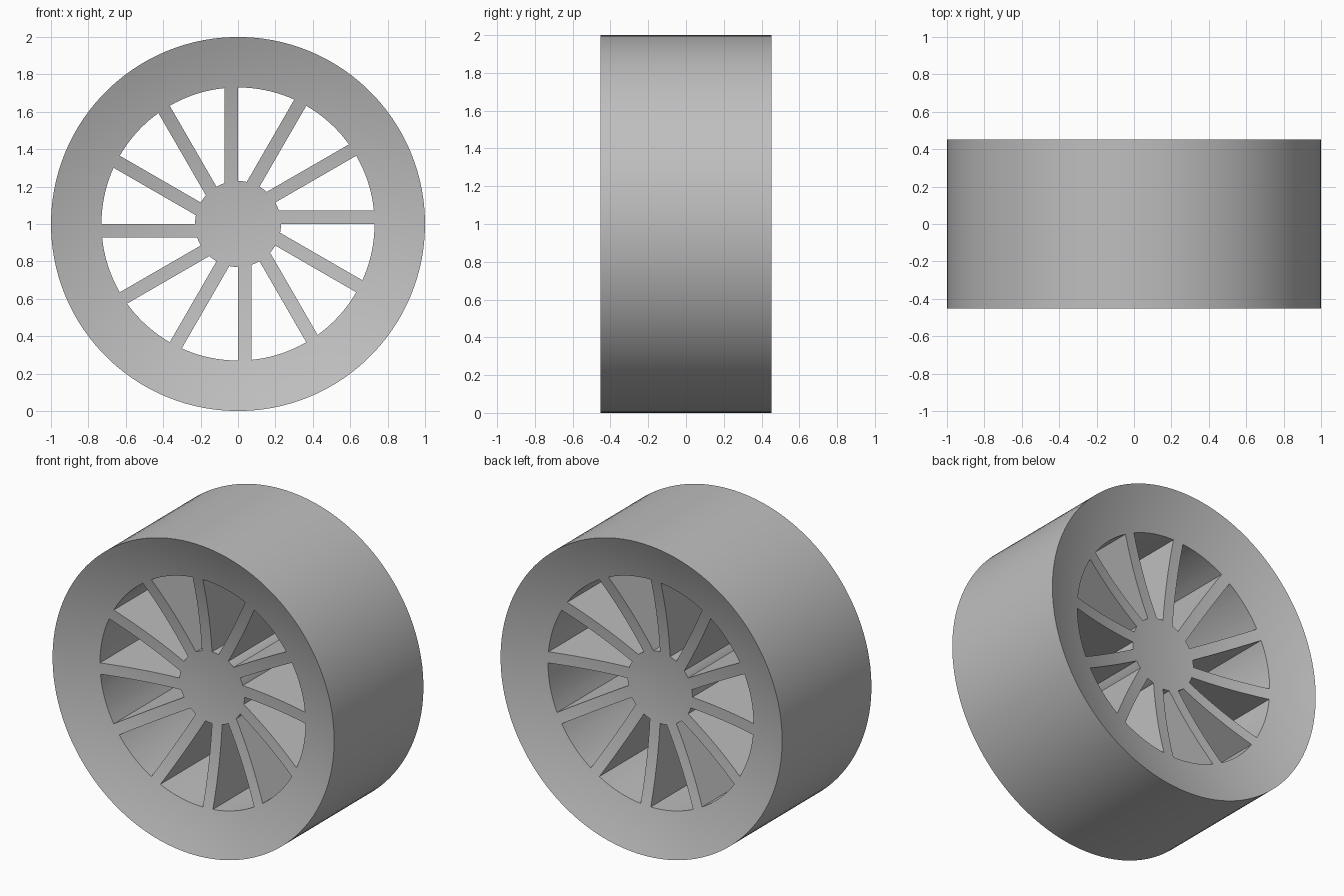
import bpy, bmesh
from math import sin, cos, asin, radians, sqrt, pi
from mathutils import Matrix, Vector

if "Cube" in bpy.data.objects:
    bpy.data.objects.remove(bpy.data.objects["Cube"], do_unlink=True)

SPOKES = 12
SEGMENTS = 120
HALF_WIDTH = 0.453
DISH_DEPTH = 0.2
HUB_RADIUS = 0.23
OPENING_RADIUS = 0.73
SPOKE_THICKNESS = 0.072
AXLE = Matrix.Translation((0, 0, 1))

grey = bpy.data.materials.new("plain grey")
grey.use_nodes = True
colour = (0.52, 0.52, 0.52, 1)
grey.diffuse_color = colour
grey.node_tree.nodes["Principled BSDF"].inputs["Base Color"].default_value = colour


def make_object(name, bm):
    bmesh.ops.recalc_face_normals(bm, faces=bm.faces)
    mesh = bpy.data.meshes.new(name)
    bm.to_mesh(mesh)
    bm.free()
    obj = bpy.data.objects.new(name, mesh)
    bpy.context.collection.objects.link(obj)
    mesh.materials.append(grey)
    return obj


def dish_y(r):
    """Half width of the wheel at radius r, on a shallow spherical dish."""
    ball = (1 + DISH_DEPTH ** 2) / (2 * DISH_DEPTH)
    return HALF_WIDTH - DISH_DEPTH + ball - sqrt(ball ** 2 - r ** 2)


# Wheel body: dished profile turned around the axle
def build_body():
    bm = bmesh.new()
    steps = 20
    radii = [i / steps for i in range(steps + 1)]
    profile = [(r, -dish_y(r)) for r in radii] + [(r, dish_y(r)) for r in reversed(radii)]
    start = Matrix.Rotation(pi / SEGMENTS, 4, 'Y')
    verts = [bm.verts.new(start @ Vector((r, y, 0))) for r, y in profile]
    edges = [bm.edges.new(pair) for pair in zip(verts, verts[1:])]
    bmesh.ops.spin(bm, geom=verts + edges, cent=(0, 0, 0), axis=(0, 1, 0),
                   angle=2 * pi, steps=SEGMENTS)
    bmesh.ops.remove_doubles(bm, verts=bm.verts, dist=0.0001)
    bm.transform(AXLE)
    return make_object("spoked_wheel", bm)


# Openings: prisms between one spoke's offset side and the next spoke's radial side
def build_openings():
    bm = bmesh.new()
    pitch = 2 * pi / SPOKES

    def arc(radius, count):
        first = asin(SPOKE_THICKNESS / radius)
        return [(radius, first + (pitch - first) * i / count) for i in range(count + 1)]

    outline = arc(OPENING_RADIUS, 10) + arc(HUB_RADIUS, 4)[::-1]
    for k in range(SPOKES):
        verts = [bm.verts.new((r * cos(a + k * pitch), -1, r * sin(a + k * pitch)))
                 for r, a in outline]
        face = bm.faces.new(verts)
        extruded = bmesh.ops.extrude_face_region(bm, geom=[face])["geom"]
        bmesh.ops.translate(bm, vec=(0, 2, 0),
                            verts=[g for g in extruded if isinstance(g, bmesh.types.BMVert)])
    bm.transform(AXLE)
    return make_object("opening_cutter", bm)


wheel = build_body()
cutter = build_openings()
cutter.hide_render = True

cut = wheel.modifiers.new("spoke openings", 'BOOLEAN')
cut.operation = 'DIFFERENCE'
cut.solver = 'EXACT'
cut.object = cutter

bpy.ops.object.select_all(action='DESELECT')
bpy.context.view_layer.objects.active = wheel
wheel.select_set(True)
bpy.ops.object.modifier_apply(modifier=cut.name)
bpy.data.objects.remove(cutter, do_unlink=True)
bpy.ops.object.shade_smooth_by_angle(angle=radians(30))
